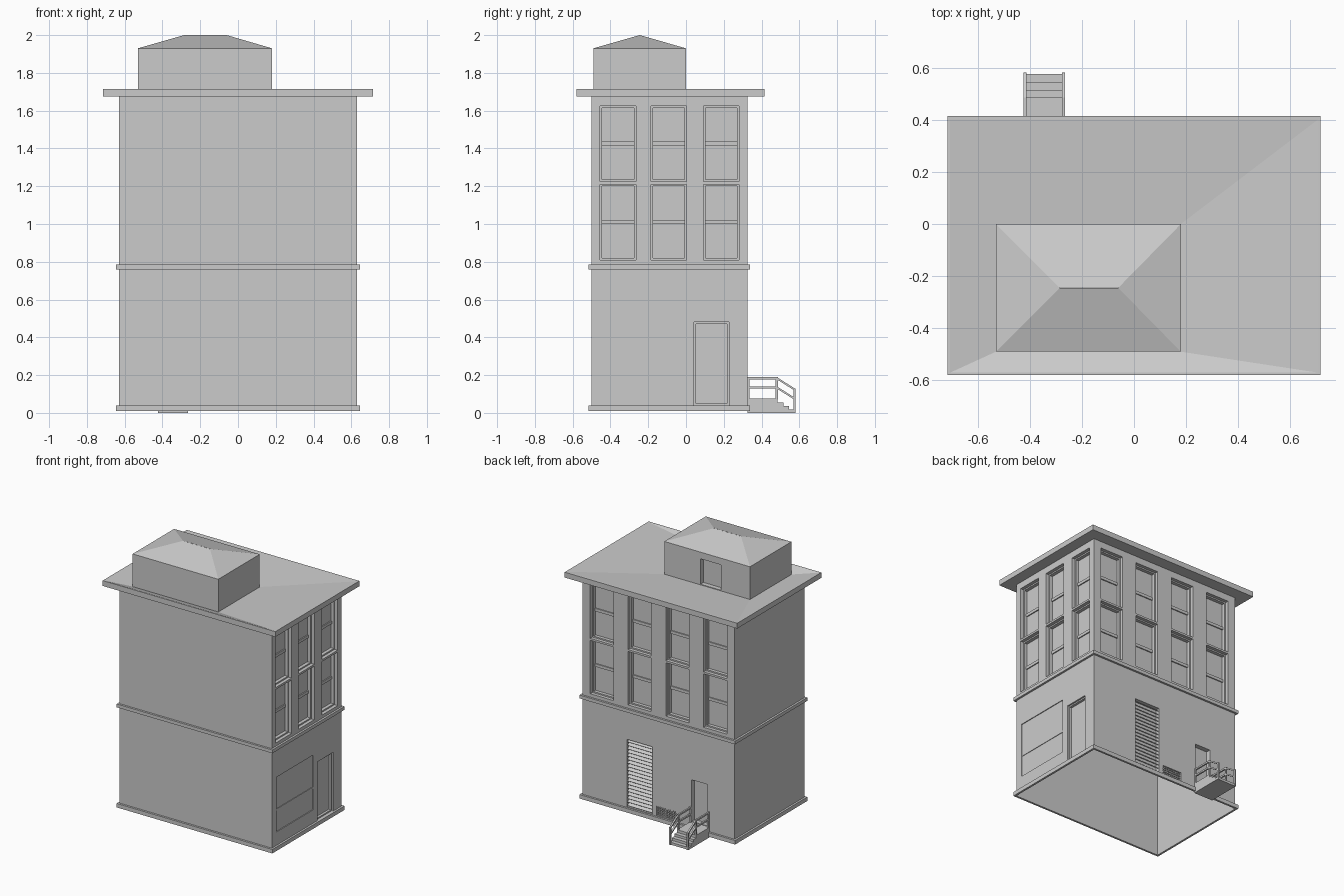
import bpy, bmesh, math
from mathutils import Vector, Matrix

if "Cube" in bpy.data.objects:
    bpy.data.objects.remove(bpy.data.objects["Cube"])

GREY = bpy.data.materials.new("plain grey")
GREY.diffuse_color = (0.6, 0.6, 0.6, 1)
GREY.use_nodes = True
GREY.node_tree.nodes["Principled BSDF"].inputs["Base Color"].default_value = GREY.diffuse_color
WX, Y0, Y1, Z0, ZT = 0.63, -0.50, 0.325, 0.01, 1.675


def finish(bm, name):
    me = bpy.data.meshes.new(name)
    bm.to_mesh(me)
    bm.free()
    me.materials.append(GREY)
    ob = bpy.data.objects.new(name, me)
    bpy.context.collection.objects.link(ob)
    return ob


def face(bm, pts, ref):
    """Quad whose normal points to the side of ref."""
    pts = [Vector(p) for p in pts]
    n = (pts[1] - pts[0]).cross(pts[2] - pts[0])
    if n.dot(Vector(ref) - sum(pts, Vector()) / len(pts)) < 0:
        pts.reverse()
    bm.faces.new([bm.verts.new(p) for p in pts])


def rect(u0, u1, z0, z1):
    return [(u0, z0), (u1, z0), (u1, z1), (u0, z1)]


def wall(bm, P, u0, u1, z0, z1, holes):
    """Flat wall with recesses; hole = (u0, u1, z0, z1, steps of (depth, inset))."""
    us = sorted({u0, u1, *[v for h in holes for v in h[:2]]})
    zs = sorted({z0, z1, *[v for h in holes for v in h[2:4]]})
    for a, b in zip(us, us[1:]):
        for c, d in zip(zs, zs[1:]):
            mu, mz = (a + b) / 2, (c + d) / 2
            if not any(h[0] < mu < h[1] and h[2] < mz < h[3] for h in holes):
                face(bm, [P(u, z, 0) for u, z in rect(a, b, c, d)], P(mu, mz, -1))
    for a, b, c, d, steps in holes:
        mu, mz, dep = (a + b) / 2, (c + d) / 2, 0
        for nd, ins in steps:
            r = rect(a, b, c, d)
            for i in range(4):
                p, q = r[i], r[(i + 1) % 4]
                face(bm, [P(*p, dep), P(*q, dep), P(*q, nd), P(*p, nd)], P(mu, mz, (dep + nd) / 2))
            dep = nd
            if ins:
                r2 = rect(a + ins, b - ins, c + ins, d - ins)
                for i in range(4):
                    j = (i + 1) % 4
                    face(bm, [P(*r[i], nd), P(*r[j], nd), P(*r2[j], nd), P(*r2[i], nd)], P(mu, mz, -1))
                a, b, c, d = a + ins, b - ins, c + ins, d - ins
        face(bm, [P(u, z, dep) for u, z in rect(a, b, c, d)], P(mu, mz, -1))


def box(bm, x0, x1, y0, y1, z0, z1, tilt=0):
    m = (Matrix.Translation(((x0 + x1) / 2, (y0 + y1) / 2, (z0 + z1) / 2))
         @ Matrix.Rotation(tilt, 4, 'X') @ Matrix.Diagonal((x1 - x0, y1 - y0, z1 - z0, 1)))
    bmesh.ops.create_cube(bm, size=1, matrix=m)


def loft(name, rings):
    """Skin between rectangles (x0, x1, y0, y1, z)."""
    bm = bmesh.new()
    vs = [[bm.verts.new((x, y, r[4])) for x, y in
           ((r[0], r[2]), (r[1], r[2]), (r[1], r[3]), (r[0], r[3]))] for r in rings]
    for lo, hi in zip(vs, vs[1:]):
        for i in range(4):
            j = (i + 1) % 4
            bm.faces.new((lo[i], lo[j], hi[j], hi[i]))
    return finish(bm, name)


right = lambda u, z, d: (WX - d, u, z)
left = lambda u, z, d: (-WX + d, u, z)
back = lambda u, z, d: (u, Y1 - d, z)
front = lambda u, z, d: (u, Y0 + d, z)

# openings
WIN = ((0.025, 0.01), (0.05, 0))
rows = ((0.81, 1.21), (1.225, 1.625))
right_cols = ((-0.455, -0.265), (-0.185, 0.003), (0.092, 0.28))
back_cols = [(c - 0.096, c + 0.096) for c in (-0.47, -0.157, 0.157, 0.47)]
right_holes = [(a, b, c, d, WIN) for a, b in right_cols for c, d in rows]
right_holes += [(-0.445, -0.01, 0.14, 0.55, ((0.006, 0),)),
                (0.043, 0.228, 0.04, 0.48, ((0.012, 0.01), (0.03, 0)))]
back_holes = [(a, b, c, d, WIN) for a, b in back_cols for c, d in rows]
back_holes += [(0.05, 0.26, 0.045, 0.55, ((0.03, 0),)),
               (-0.145, 0.015, 0.045, 0.115, ((0.02, 0),)),
               (-0.405, -0.275, 0.08, 0.39, ((0.035, 0),))]

# main walls, open underneath
bm = bmesh.new()
wall(bm, front, -WX, WX, Z0, ZT, [])
wall(bm, left, Y0, Y1, Z0, ZT, [])
wall(bm, right, Y0, Y1, Z0, ZT, right_holes)
wall(bm, back, -WX, WX, Z0, ZT, back_holes)
finish(bm, "building_walls")

# sash rails and garage door seam
bm = bmesh.new()
for c, d in rows:
    m = (c + d) / 2
    for a, b in right_cols:
        box(bm, WX - 0.05, WX - 0.042, a + 0.01, b - 0.01, m - 0.01, m + 0.012)
    for a, b in back_cols:
        box(bm, a + 0.01, b - 0.01, Y1 - 0.05, Y1 - 0.042, m - 0.01, m + 0.012)
box(bm, WX - 0.006, WX - 0.002, -0.445, -0.01, 0.298, 0.31)
finish(bm, "window_rails")

# louvre and vent slats
bm = bmesh.new()
for i in range(19):
    z = 0.06 + i * 0.0265
    box(bm, 0.05, 0.26, Y1 - 0.028, Y1 - 0.002, z - 0.002, z + 0.002, math.radians(-40))
for i in range(4):
    z = 0.053 + i * 0.018
    box(bm, -0.145, 0.015, Y1 - 0.012, Y1 - 0.006, z - 0.003, z + 0.003)
for i in range(7):
    x = -0.125 + i * 0.02
    box(bm, x - 0.002, x + 0.002, Y1 - 0.012, Y1 - 0.007, 0.045, 0.115)
finish(bm, "louvre_slats")

# trim bands
for name, lo, hi in (("base_band", 0.01, 0.04), ("middle_band", 0.76, 0.785)):
    w, o = (-WX, WX, Y0, Y1), (-0.645, 0.645, -0.515, 0.34)
    loft(name, [(*w, lo), (*o, lo), (*o, hi), (*w, hi)])

# overhanging roof sloping inward to the penthouse
eave = (-0.715, 0.715, -0.58, 0.415)
loft("roof", [(-WX, WX, Y0, Y1, 1.675), (*eave, 1.675), (*eave, 1.715),
              (-0.705, 0.705, -0.57, 0.40, 1.715), (-0.53, 0.18, -0.49, 0.0, 1.685)])

# penthouse with recessed door
A, B, C, D, E = -0.53, 0.18, -0.49, 0.0, 1.93
bm = bmesh.new()
wall(bm, lambda u, z, d: (u, D - d, z), A, B, 1.685, E, [(-0.29, -0.12, 1.69, 1.88, ((0.035, 0),))])
wall(bm, lambda u, z, d: (u, C + d, z), A, B, 1.685, E, [])
wall(bm, lambda u, z, d: (A + d, u, z), C, D, 1.685, E, [])
wall(bm, lambda u, z, d: (B - d, u, z), C, D, 1.685, E, [])
finish(bm, "penthouse_walls")
loft("penthouse_roof", [(A, B, C, D, E), (-0.285, -0.06, -0.2455, -0.2445, 2.0)])

# back steps with landing
bm = bmesh.new()
for y0, y1, z in ((Y1, 0.485, 0.075), (0.485, 0.515, 0.055), (0.515, 0.545, 0.037), (0.545, 0.575, 0.018)):
    box(bm, -0.424, -0.265, y0, y1, 0, z)
finish(bm, "back_steps")

# railings on both sides
bm = bmesh.new()
for x in (-0.424, -0.277):
    X = (x, x + 0.012)
    for y, z0, z1 in ((0.331, 0.07, 0.19), (0.48, 0.07, 0.19), (0.575, 0.0, 0.13)):
        box(bm, *X, y - 0.006, y + 0.006, z0, z1)
    for z in (0.135, 0.184):
        box(bm, *X, 0.33, 0.48, z - 0.006, z + 0.006)
        dy, dz = 0.095, -0.06
        L, my, mz = math.hypot(dy, dz), 0.48 + dy / 2, z + dz / 2
        box(bm, *X, my - L / 2, my + L / 2, mz - 0.005, mz + 0.005, math.atan2(dz, dy))
finish(bm, "stair_railings")
